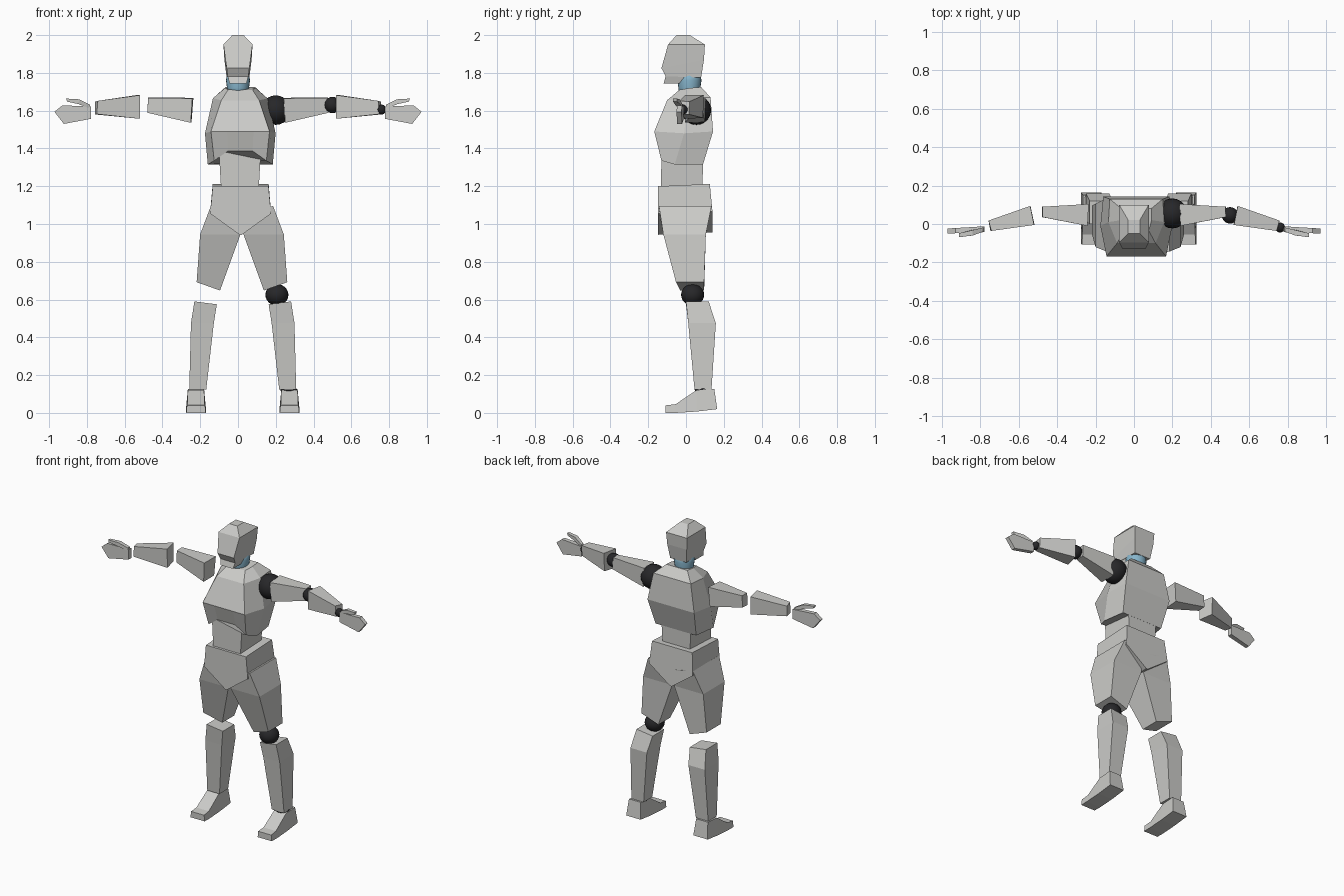
import bpy, bmesh, math
from mathutils import Vector


def material(name, rgb):
    m = bpy.data.materials.new(name)
    m.diffuse_color = (*rgb, 1)
    return m


GREY = material("light_grey", (0.6, 0.6, 0.58))
BLACK = material("joint_black", (0.02, 0.02, 0.022))
BLUE = material("neck_blue", (0.24, 0.46, 0.6))


def loft(name, rings, mat=GREY, smooth=False):
    """Skin a stack of equal-length rings and cap both ends."""
    bm = bmesh.new()
    vs = [[bm.verts.new(p) for p in r] for r in rings]
    n = len(vs[0])
    for a, b in zip(vs, vs[1:]):
        for i in range(n):
            j = (i + 1) % n
            bm.faces.new((a[i], a[j], b[j], b[i]))
    bm.faces.new(vs[0])
    bm.faces.new(vs[-1])
    bmesh.ops.recalc_face_normals(bm, faces=bm.faces)
    me = bpy.data.meshes.new(name)
    bm.to_mesh(me)
    bm.free()
    me.materials.append(mat)
    for p in me.polygons:
        p.use_smooth = smooth
    ob = bpy.data.objects.new(name, me)
    bpy.context.collection.objects.link(ob)
    return ob


def sym_ring(half, c=0.0):
    """Full ring from its +x half, mirrored about x = c."""
    return ([(c + x, y, z) for x, y, z in half]
            + [(c - x, y, z) for x, y, z in reversed(half)])


def pair(name, rings, c=0.0):
    """Left and right copies mirrored about x = c."""
    for side, s in (("left", 1), ("right", -1)):
        loft(f"{side}_{name}", [[(c + s * x, y, z) for x, y, z in r] for r in rings])


def limb(x0, x1, f0, f1, b0, b1, z_in, z_out):
    """Four-point ring: front inner/outer, back outer/inner; z slopes across x."""
    return [(x0, f0, z_in), (x1, f1, z_out), (x1, b1, z_out), (x0, b0, z_in)]


def ball(name, loc, r, flat=1.0):
    bpy.ops.mesh.primitive_uv_sphere_add(segments=20, ring_count=12, radius=r, location=loc)
    ob = bpy.context.object
    ob.name = name
    ob.scale.z = flat
    ob.data.materials.append(BLACK)
    bpy.ops.object.shade_smooth()


# Head: skull tapering to the brow and cheeks, with a separate jaw
loft("head", [
    sym_ring([(0.03, -0.05, 2.0), (0.03, 0.02, 2.0)]),
    sym_ring([(0.077, -0.095, 1.95), (0.077, 0.1, 1.95)]),
    sym_ring([(0.06, -0.13, 1.825), (0.072, 0.095, 1.87)]),
    sym_ring([(0.055, -0.108, 1.782), (0.06, 0.08, 1.775)]),
])
loft("jaw", [
    sym_ring([(0.055, -0.108, 1.782), (0.058, 0.0, 1.79)]),
    sym_ring([(0.045, -0.118, 1.745), (0.045, -0.035, 1.745)]),
])

# Neck: rounded plug between torso and head
neck = [(0.056, 1.69), (0.058, 1.72), (0.064, 1.76), (0.06, 1.785), (0.045, 1.805), (0.02, 1.815)]
loft("neck", [[(r * math.cos(a), 0.018 + r * math.sin(a), z)
               for a in (i * math.tau / 20 for i in range(20))] for r, z in neck],
     BLUE, True)

# Torso: front centre, front corner, side, back corner on each level
loft("torso", [sym_ring(h, 0.012) for h in (
    [(0.03, -0.035, 1.71), (0.065, -0.035, 1.71), (0.08, 0.02, 1.72), (0.078, 0.08, 1.725)],
    [(0.05, -0.1, 1.655), (0.1, -0.1, 1.655), (0.145, 0.01, 1.665), (0.138, 0.13, 1.67)],
    [(0.07, -0.168, 1.49), (0.155, -0.168, 1.49), (0.187, -0.01, 1.48), (0.172, 0.143, 1.49)],
    [(0.065, -0.138, 1.387), (0.138, -0.13, 1.335), (0.172, -0.06, 1.315), (0.15, 0.09, 1.315)],
)])

# Abdomen
loft("abdomen", [
    sym_ring([(0.112, -0.13, 1.4), (0.112, 0.09, 1.4)], 0.01),
    sym_ring([(0.1, -0.132, 1.19), (0.1, 0.088, 1.19)], 0.01),
])

# Pelvis: wedge running down to the crotch
profile = [(0.148, 1.205), (0.161, 1.06), (0.006, 0.948)]
loft("pelvis", [
    [(x, -0.147, z - 0.005) for x, _, z in sym_ring([(x, 0, z) for x, z in profile], 0.014)],
    [(x, 0.14 if z < 1.15 else 0.126, z + 0.007)
     for x, _, z in sym_ring([(x, 0, z) for x, z in profile], 0.014)],
])

# Legs
pair("thigh", [
    limb(0.03, 0.165, -0.143, -0.143, 0.135, 0.135, 1.07, 1.095),
    limb(0.008, 0.2215, -0.12, -0.12, 0.105, 0.105, 0.945, 0.945),
    limb(0.116, 0.24, -0.03, -0.053, 0.096, 0.096, 0.648, 0.692),
], 0.021)
pair("shin", [
    limb(0.137, 0.256, 0.0, 0.0, 0.12, 0.12, 0.575, 0.59),
    limb(0.153, 0.274, 0.012, 0.012, 0.158, 0.158, 0.475, 0.475),
    limb(0.193, 0.283, 0.045, 0.045, 0.135, 0.135, 0.125, 0.125),
], 0.025)


def foot_ring(y, hw_low, hw_top, z_low, z_top, lean=0.0):
    m = 0.2475
    return [(m - hw_low, y, z_low), (m + hw_low, y, z_low),
            (m + hw_top, y - lean, z_top), (m - hw_top, y - lean, z_top)]


pair("foot", [
    foot_ring(-0.108, 0.052, 0.048, 0.0, 0.04),
    foot_ring(-0.055, 0.053, 0.046, 0.0, 0.046),
    foot_ring(0.055, 0.053, 0.043, 0.007, 0.12),
    foot_ring(0.165, 0.053, 0.043, 0.02, 0.127, 0.015),
], 0.025)

# Arms: each ring runs top back, top front, bottom front, bottom back
pair("upper_arm", [
    [(0.236, 0.104, 1.668), (0.242, -0.01, 1.665), (0.25, -0.005, 1.536), (0.246, 0.1, 1.54)],
    [(0.476, 0.09, 1.67), (0.476, 0.036, 1.668), (0.48, 0.036, 1.589), (0.48, 0.09, 1.592)],
])
pair("forearm", [
    [(0.54, 0.094, 1.682), (0.52, -0.005, 1.682), (0.518, -0.003, 1.557), (0.538, 0.09, 1.562)],
    [(0.757, 0.018, 1.648), (0.742, -0.036, 1.652), (0.748, -0.034, 1.582), (0.757, 0.016, 1.58)],
])

# Hands: flat mitten and a slim thumb
palm = [(0.778, 1.622), (0.93, 1.628), (0.972, 1.594), (0.922, 1.53), (0.778, 1.557)]
pair("hand", [
    [(x, -0.042 - 0.04 * (x - 0.778), z) for x, z in palm],
    [(x, -0.012 - 0.06 * (x - 0.778), z) for x, z in palm],
])
pair("thumb", [
    [(0.78, -0.04, 1.61), (0.78, -0.018, 1.61), (0.785, -0.018, 1.632), (0.785, -0.04, 1.632)],
    [(0.845, -0.06, 1.635), (0.845, -0.032, 1.635), (0.84, -0.032, 1.66), (0.84, -0.06, 1.66)],
    [(0.905, -0.068, 1.648), (0.905, -0.048, 1.648), (0.91, -0.048, 1.664), (0.91, -0.068, 1.664)],
])

# Ball joints, fitted on one side only
ball("shoulder_joint", (0.2, 0.055, 1.603), 0.078)
ball("elbow_joint", (0.5, 0.045, 1.63), 0.043)
ball("wrist_joint", (0.76, -0.018, 1.606), 0.026)
ball("knee_joint", (0.206, 0.035, 0.625), 0.061, 0.93)
ball("ankle_joint", (0.268, 0.09, 0.122), 0.044, 0.4)
